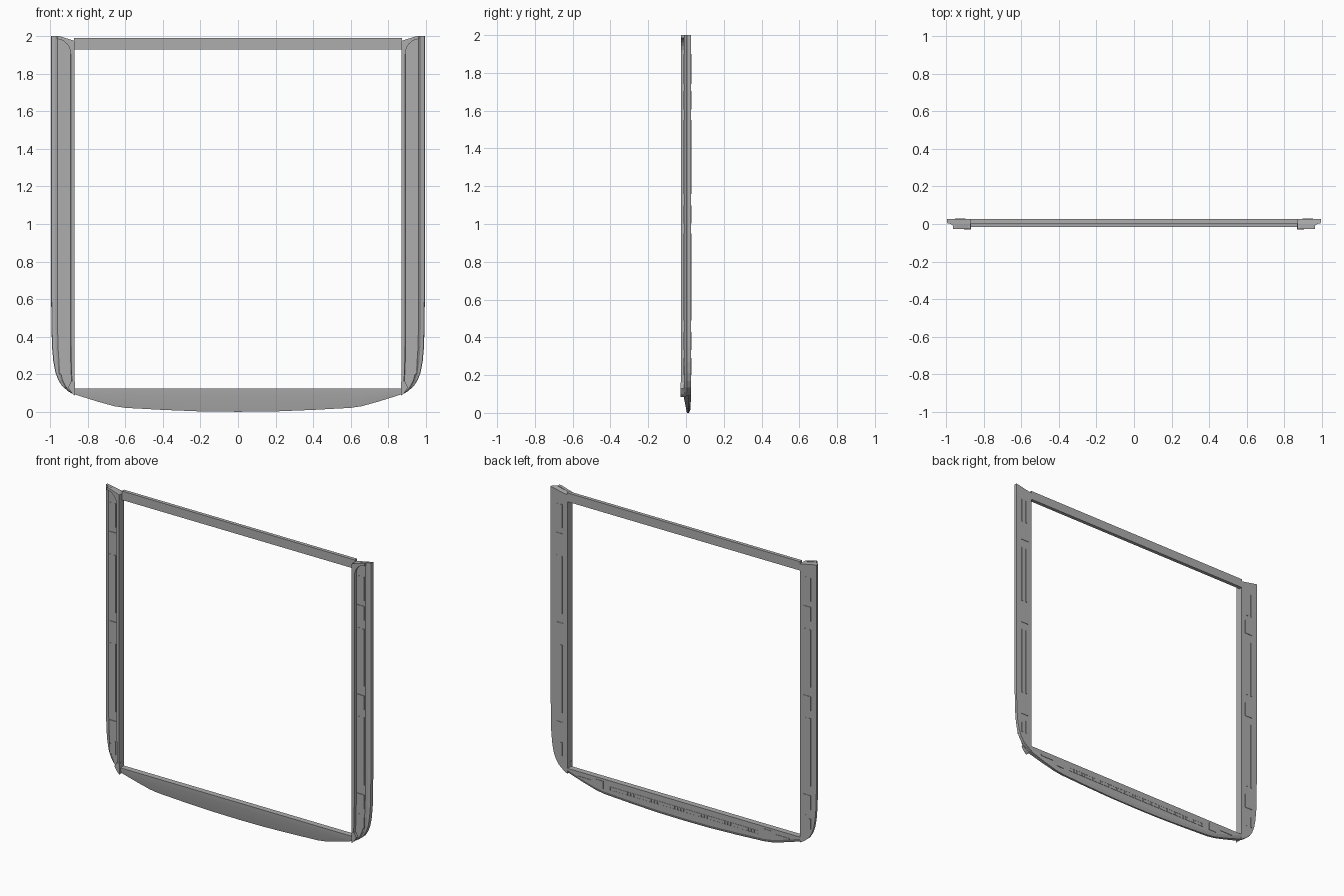
import bpy, bmesh, math

if "Cube" in bpy.data.objects:
    bpy.data.objects.remove(bpy.data.objects["Cube"])

grey = bpy.data.materials.new("mid grey")
grey.diffuse_color = (0.42, 0.42, 0.42, 1)
grey.use_nodes = True
grey.node_tree.nodes["Principled BSDF"].inputs["Base Color"].default_value = grey.diffuse_color


def finish(name, bm):
    bmesh.ops.recalc_face_normals(bm, faces=bm.faces[:])
    me = bpy.data.meshes.new(name)
    bm.to_mesh(me)
    bm.free()
    me.materials.append(grey)
    ob = bpy.data.objects.new(name, me)
    bpy.context.collection.objects.link(ob)
    return ob


def loft(name, rings):
    """Skin a list of equal-length closed rings and cap both ends."""
    bm = bmesh.new()
    vs = [[bm.verts.new(p) for p in r] for r in rings]
    n = len(rings[0])
    for a, b in zip(vs, vs[1:]):
        for i in range(n):
            j = (i + 1) % n
            bm.faces.new((a[i], a[j], b[j], b[i]))
    bm.faces.new(vs[0])
    bm.faces.new(vs[-1])
    return finish(name, bm)


def boxes(name, items):
    """One object from boxes given as (x0, x1, y0, y1, z0, z1)."""
    bm = bmesh.new()
    for x0, x1, y0, y1, z0, z1 in items:
        v = bmesh.ops.create_cube(bm, size=1)["verts"]
        for p in v:
            p.co = ((x0 + x1) / 2 + p.co.x * (x1 - x0),
                    (y0 + y1) / 2 + p.co.y * (y1 - y0),
                    (z0 + z1) / 2 + p.co.z * (z1 - z0))
    return finish(name, bm)


def interp(t, pts):
    for (a, fa), (b, fb) in zip(pts, pts[1:]):
        if t <= b:
            return fa + (fb - fa) * (t - a) / (b - a)
    return pts[-1][1]


# Rail cross-section: inner lip, shallow pan, thin outer flange
SECTION = [(0.87, 0.026), (0.87, -0.027), (0.89, -0.027), (0.893, -0.01),
           (0.962, -0.01), (0.975, 0.0), (0.992, 0.004), (0.995, 0.01), (0.995, 0.026)]
# Rail width by height, giving the rounded lower corner
WIDTH = [(0.09, 0.02), (0.11, 0.28), (0.135, 0.52), (0.17, 0.7), (0.21, 0.82),
         (0.27, 0.91), (0.35, 0.965), (0.45, 0.985), (0.6, 1.0), (1.9, 1.0)]


def top_z(x):
    return 1.975 + 0.025 * min((x - 0.87) / 0.08, 1)


for side, s in (("left", -1), ("right", 1)):
    rings = [[(s * (0.87 + (x - 0.87) * k), y, z) for x, y in SECTION] for z, k in WIDTH]
    rings.append([(s * x, y, top_z(x)) for x, y in SECTION])
    loft(side + "_rail", rings)

    # Curved end wall closing the top of the pan
    arc = [(0.89 + 0.075 * (1 - math.cos(t)), 1.9 + 0.085 * math.sin(t))
           for t in (math.pi / 2 * i / 6 for i in range(7))]
    outline = [(0.885, 1.9)] + arc + [(0.965, 2.0), (0.95, 2.0), (0.885, 1.98)]
    loft(side + "_rail_end", [[(s * x, y, z) for x, z in outline] for y in (-0.026, -0.005)])

    # Foot block at the lower inner corner
    foot = [(0.868, 0.085), (0.885, 0.1), (0.905, 0.13), (0.89, 0.16), (0.868, 0.16)]
    loft(side + "_rail_foot", [[(s * x, y, z) for x, z in foot] for y in (-0.029, 0.0)])

    # Pressed ribs and rectangular pads on front and back of the rail
    ribs, pads = [], []
    for y0, y1 in ((-0.014, -0.008), (0.024, 0.029)):
        for x in (0.913, 0.947):
            for z0, z1 in ((0.2, 0.29), (0.49, 0.95), (1.16, 1.55), (1.61, 1.7), (1.74, 1.9)):
                if z0 == 0.2 and x > 0.93:
                    z1 = 0.27
                ribs.append((s * (x - 0.005), s * (x + 0.005), y0, y1, z0, z1))
        for zc in (0.38, 1.05, 1.655):
            pads.append((s * 0.898, s * 0.954, y0, y1, zc - 0.048, zc + 0.048))
    boxes(side + "_rail_ribs", [(min(b[:2]), max(b[:2])) + b[2:] for b in ribs])
    boxes(side + "_rail_pads", [(min(b[:2]), max(b[:2])) + b[2:] for b in pads])

# Top cross bar
boxes("top_bar", [(-0.872, 0.872, 0.003, 0.027, 1.93, 1.99)])

# Bottom panel with bowed lower edge and face leaning back
EDGE = [(0, 0.0), (0.2, 0.002), (0.4, 0.01), (0.6, 0.021), (0.66, 0.03),
        (0.75, 0.055), (0.83, 0.08), (0.875, 0.095)]
xs = [-x for x, _ in EDGE[:0:-1]] + [x for x, _ in EDGE]
rings = []
for x in xs:
    zb = interp(abs(x), EDGE)
    yb = 0.005 - 0.018 * zb / 0.095
    rings.append([(x, -0.015, 0.125), (x, -0.013, max(0.09, zb + 0.004)), (x, yb, zb),
                  (x, 0.016, zb), (x, 0.024, zb + 0.02), (x, 0.024, 0.125)])
panel = loft("bottom_panel", rings)
bpy.context.view_layer.objects.active = panel
panel.select_set(True)
bpy.ops.object.shade_smooth_by_angle(angle=math.radians(20))

# Ribbed strip and small pads on the back of the panel
strip = [(-0.56, 0.56, 0.023, 0.026, 0.06, 0.064), (-0.56, 0.56, 0.023, 0.026, 0.082, 0.086)]
strip += [(-0.55 + i * 0.022, -0.54 + i * 0.022, 0.023, 0.026, 0.064, 0.082) for i in range(51)]
boxes("back_strip", strip)
boxes("back_pads", [(c - w, c + w, 0.023, 0.027, z0, z1) for sg in (-1, 1)
                    for c, w, z0, z1 in ((sg * 0.63, 0.028, 0.058, 0.11),
                                         (sg * 0.74, 0.05, 0.085, 0.095))])
